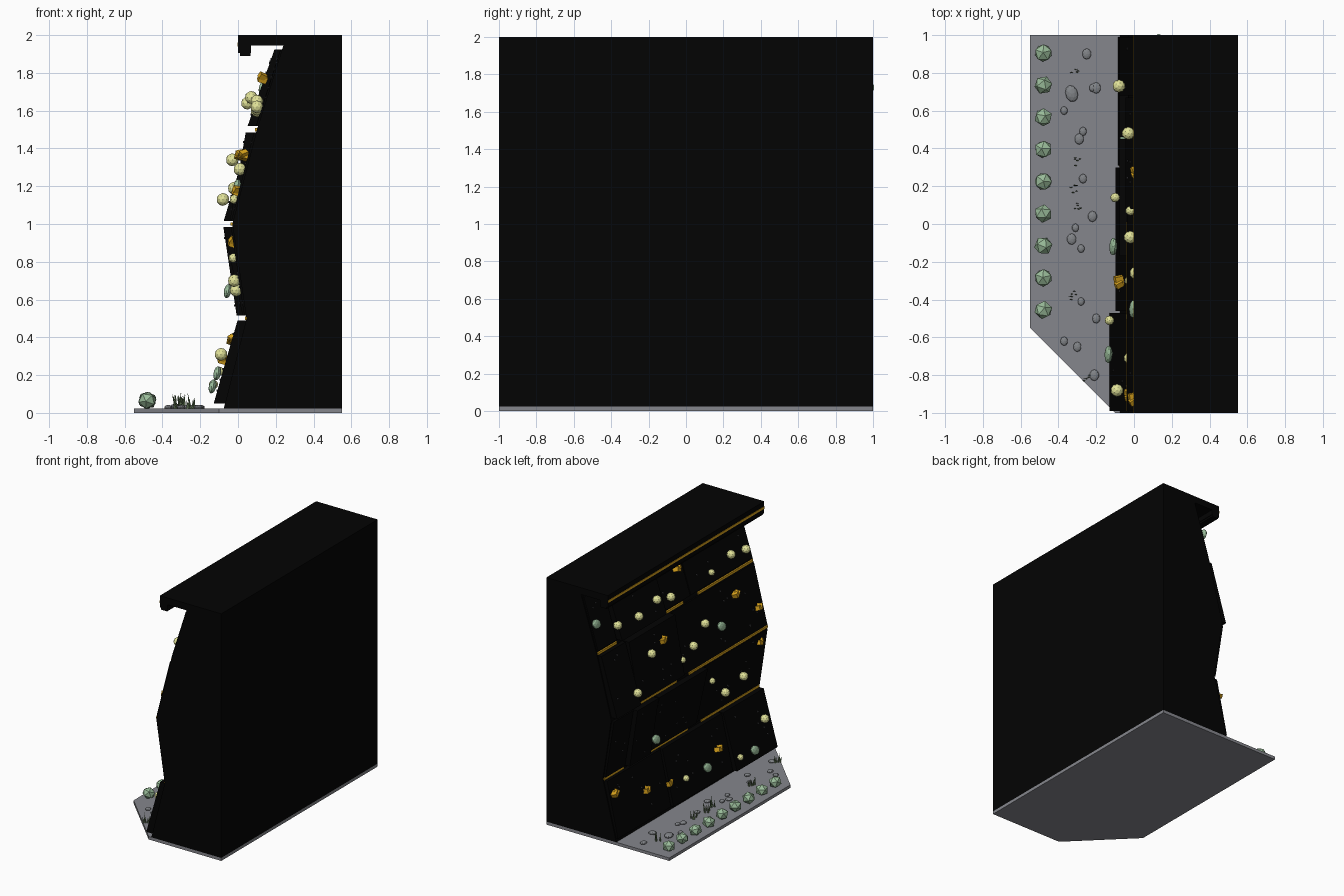
import bpy, bmesh, random
from math import radians, pi
from mathutils import Matrix, Vector, Euler

random.seed(4)
if "Cube" in bpy.data.objects:
    bpy.data.objects.remove(bpy.data.objects["Cube"])


def material(name, rgb):
    m = bpy.data.materials.new(name)
    m.use_nodes = True
    m.diffuse_color = (*rgb, 1)
    bsdf = m.node_tree.nodes["Principled BSDF"]
    bsdf.inputs["Base Color"].default_value = (*rgb, 1)
    bsdf.inputs["Roughness"].default_value = 0.8
    return m


BLACK = material("matt black", (0.001, 0.001, 0.001))
GREY = material("floor grey", (0.235, 0.24, 0.265))
STONE = material("pebble grey", (0.22, 0.23, 0.245))
BOLT = material("bolt grey", (0.05, 0.05, 0.055))
CREAM = material("pale yellow", (0.76, 0.77, 0.32))
GOLD = material("gold", (0.72, 0.38, 0.012))
SAGE = material("sage green", (0.32, 0.5, 0.32))
GRASS = material("grass green", (0.11, 0.17, 0.08))


def finish(name, bm, mat):
    bmesh.ops.recalc_face_normals(bm, faces=bm.faces)
    me = bpy.data.meshes.new(name)
    bm.to_mesh(me)
    bm.free()
    me.materials.append(mat)
    ob = bpy.data.objects.new(name, me)
    bpy.context.collection.objects.link(ob)


def placed(loc, size, rot=(0, 0, 0)):
    return Matrix.LocRotScale(Vector(loc), Euler(rot), Vector(size))


def box(bm, lo, hi):
    mid = [(a + b) / 2 for a, b in zip(lo, hi)]
    size = [b - a for a, b in zip(lo, hi)]
    bmesh.ops.create_cube(bm, size=1, matrix=placed(mid, size))


def ball(bm, loc, size, detail, rot=(0, 0, 0)):
    bmesh.ops.create_icosphere(bm, subdivisions=detail, radius=1, matrix=placed(loc, size, rot))


def prism(name, points, axis, mat):
    """Extrude a flat outline along the axis vector."""
    bm = bmesh.new()
    face = bm.faces.new([bm.verts.new(p) for p in points])
    new = bmesh.ops.extrude_face_region(bm, geom=[face])["geom"]
    bmesh.ops.translate(bm, vec=axis, verts=[v for v in new if isinstance(v, bmesh.types.BMVert)])
    finish(name, bm, mat)


# Floor slab with one clipped corner
prism("floor_slab", [(-0.55, 1, 0), (-0.55, -0.55, 0), (-0.1, -1, 0), (0.55, -1, 0), (0.55, 1, 0)],
      (0, 0, 0.024), GREY)

# Wall core: faceted profile swept along y
PROFILE = [(-0.075, 0.024), (0.045, 0.5), (-0.03, 1.0), (0.1, 1.5), (0.24, 1.945)]
prism("wall_core", [(x, -1, z) for x, z in PROFILE + [(0.55, 1.945), (0.55, 0.024)]], (0, 2, 0), BLACK)


def core_x(z):
    for (xa, za), (xb, zb) in zip(PROFILE, PROFILE[1:]):
        if z <= zb:
            return xa + (xb - xa) * (z - za) / (zb - za)
    return PROFILE[-1][0]


# Roof canopy with a hanging lip and a gold trim
bm = bmesh.new()
box(bm, (0, -1, 1.945), (0.55, 1, 2))
box(bm, (0, -1, 1.905), (0.07, 1, 1.945))
box(bm, (0.01, -1, 1.89), (0.065, 1, 1.905))
finish("roof_canopy", bm, BLACK)
bm = bmesh.new()
box(bm, (-0.003, -1, 1.941), (0.001, 1, 1.96))
finish("canopy_trim", bm, GOLD)

# Climbing panels: bottom, top, then each panel's start, end and stand-off at its foot and head
ROWS = [(0.05, 0.49, [(-0.99, -0.47, 0.06, 0.045), (-0.46, 0.3, 0.03, 0.04), (0.31, 0.99, 0.015, 0.03)]),
        (0.515, 0.985, [(-0.99, -0.18, 0.01, 0.01), (-0.17, 0.45, 0.018, 0.05),
                        (0.46, 0.73, 0.05, 0.05), (0.74, 0.99, 0.015, 0.02)]),
        (1.015, 1.485, [(-0.99, 0.07, 0.01, 0.012), (0.08, 0.67, 0.018, 0.055), (0.68, 0.99, 0.05, 0.03)]),
        (1.52, 1.925, [(-0.99, -0.2, 0.01, 0.008), (-0.19, 0.16, 0.012, 0.01),
                       (0.17, 0.74, 0.055, 0.04), (0.75, 0.99, 0.012, 0.012)])]
panels, bolts = bmesh.new(), bmesh.new()
for za, zb, row in ROWS:
    for ya, yb, foot, head in row:
        corners = [(ya, za, foot), (yb, za, foot), (yb, zb, head), (ya, zb, head)]
        front = [panels.verts.new((core_x(z) - d, y, z)) for y, z, d in corners]
        back = [panels.verts.new((core_x(z) + 0.01, y, z)) for y, z, d in corners]
        panels.faces.new(front)
        panels.faces.new(back)
        for i in range(4):
            j = (i + 1) % 4
            panels.faces.new((front[i], front[j], back[j], back[i]))
        # Bolt heads
        for n in range(round(12 * (yb - ya))):
            t, y = random.uniform(0.1, 0.9), random.uniform(ya + 0.03, yb - 0.03)
            z = za + (zb - za) * t
            bmesh.ops.create_cone(bolts, cap_ends=True, segments=6, radius1=0.006, radius2=0.006, depth=0.01,
                                  matrix=placed((core_x(z) - foot - (head - foot) * t, y, z),
                                                (1, 1, 1), (0, pi / 2, 0)))
finish("climbing_panels", panels, BLACK)
finish("bolt_heads", bolts, BOLT)

# Gold strips in the gaps between rows
STRIPS = {0.5: [(-0.99, -0.25), (-0.08, 0.4), (0.74, 0.99)],
          1.0: [(-0.99, 0.01), (0.17, 0.67)],
          1.5: [(-0.99, -0.29), (-0.1, 0.16), (0.75, 0.99)]}
bm = bmesh.new()
for z, spans in STRIPS.items():
    for ya, yb in spans:
        box(bm, (core_x(z) - 0.009, ya, z - 0.009), (core_x(z) + 0.01, yb, z + 0.009))
finish("gap_strips", bm, GOLD)

# Round holds
LARGE = [(0.1, -0.91, 1.62), (0.1, -0.72, 1.65), (0.1, 0.05, 1.6), (0.07, 0.27, 1.67), (0.05, 0.53, 1.64),
         (0.1, 0.73, 1.63), (-0.03, 0.48, 1.34), (-0.08, 0.73, 1.13), (0.01, -0.26, 1.29), (-0.02, -0.07, 1.19),
         (-0.02, -0.71, 0.7), (-0.01, -0.49, 0.65), (-0.09, -0.88, 0.31)]
SMALL = [(0.1, -0.47, 1.6), (-0.025, -0.3, 0.82), (-0.13, -0.51, 0.15), (-0.1, 0.14, 0.22), (-0.02, 0.07, 1.13)]
bm = bmesh.new()
for places, r in ((LARGE, 0.034), (SMALL, 0.025)):
    for p in places:
        ball(bm, p, (r, r, r), 2)
finish("round_holds", bm, CREAM)

# Flat disc holds
bm = bmesh.new()
for p in [(0.13, 0.96, 1.72), (-0.005, -0.45, 1.2), (-0.055, 0.46, 0.645), (-0.11, -0.12, 0.21), (-0.135, -0.69, 0.14)]:
    ball(bm, p, (0.02, 0.05, 0.036), 2, (radians(25), radians(12), 0))
finish("disc_holds", bm, SAGE)

# Chunky angular holds: a block with a smaller skewed one beside it
bm = bmesh.new()
for x, y, z in [(0.13, -0.07, 1.77), (0.03, -0.68, 1.36), (-0.005, -0.92, 1.17), (0.01, 0.28, 1.36),
                (-0.025, -0.9, 0.9), (-0.08, -0.3, 0.28), (-0.048, 0.29, 0.22), (-0.045, 0.57, 0.27),
                (-0.03, 0.95, 0.385)]:
    turn = random.uniform(-0.5, 0.5)
    bmesh.ops.create_cube(bm, size=1, matrix=placed((x, y, z), (0.045, 0.05, 0.035), (turn, 0.3, 0.2)))
    bmesh.ops.create_cube(bm, size=1, matrix=placed((x, y - 0.02, z + 0.012), (0.04, 0.03, 0.03), (0.6, turn, 0.5)))
finish("angular_holds", bm, GOLD)

# Row of low-poly shrubs along the floor edge
bm = bmesh.new()
for i in range(9):
    tilt = [random.uniform(-0.4, 0.4) + 0.35, random.uniform(-0.3, 0.3), random.uniform(0, pi)]
    ball(bm, (-0.48, 0.905 - 0.17 * i, 0.066), (0.05, 0.05, 0.046), 1, tilt)
finish("shrubs", bm, SAGE)

# Flattened pebbles
PEBBLES = [(-0.25, 0.9), (-0.22, 0.72), (-0.2, 0.72), (-0.37, 0.6), (-0.27, 0.49), (-0.29, 0.45), (-0.27, 0.24),
           (-0.22, 0.04), (-0.31, -0.02), (-0.33, -0.08), (-0.28, -0.13), (-0.28, -0.41), (-0.2, -0.5),
           (-0.37, -0.62), (-0.3, -0.65), (-0.21, -0.8)]
bm = bmesh.new()
ball(bm, (-0.33, 0.69, 0.03), (0.033, 0.045, 0.018), 2, (0, 0, 0.3))
for x, y in PEBBLES:
    r = random.uniform(0.017, 0.026)
    ball(bm, (x, y, 0.03), (r, r * 1.2, 0.012), 2)
finish("pebbles", bm, STONE)

# Grass tufts made of thin leaning blades
bm = bmesh.new()
for x, y in [(-0.31, 0.81), (-0.3, 0.33), (-0.32, 0.19), (-0.3, 0.09), (-0.33, -0.38), (-0.25, -0.82)]:
    for n in range(5):
        h = random.uniform(0.05, 0.09)
        spot = (x + random.uniform(-0.02, 0.02), y + random.uniform(-0.025, 0.025), 0.02 + h / 2)
        bmesh.ops.create_cone(bm, cap_ends=True, segments=4, radius1=0.008, radius2=0, depth=h,
                              matrix=placed(spot, (1, 0.4, 1), (0, random.uniform(-0.25, 0.25), 0)))
finish("grass_tufts", bm, GRASS)
